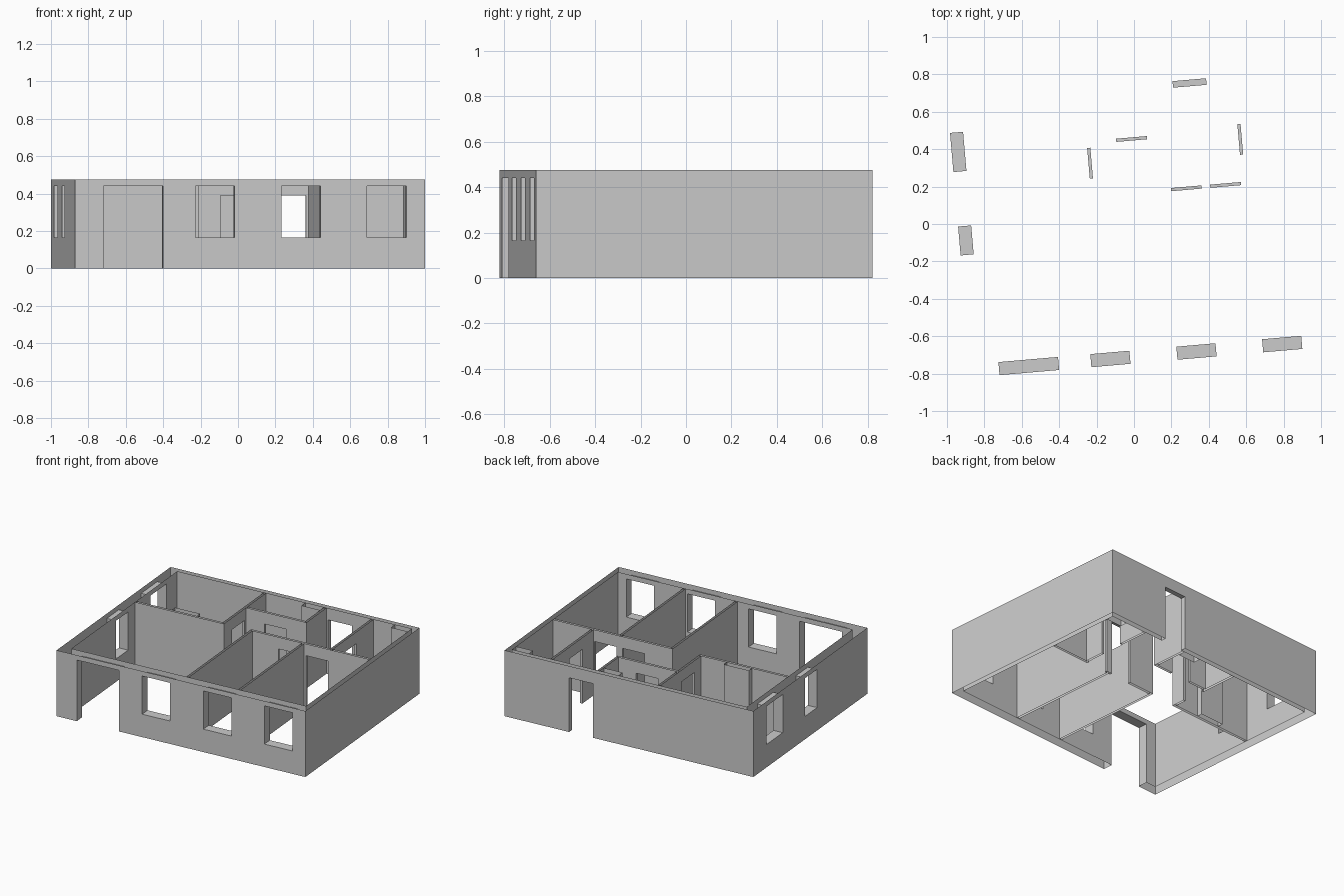
import bpy, bmesh, math
from mathutils import Matrix

cube = bpy.data.objects.get("Cube")
if cube:
    bpy.data.objects.remove(cube, do_unlink=True)

HEIGHT = 0.475
TURN = math.radians(4.95)
HW, HD = 0.938, 0.743          # half width and half depth of the house
THICK, THIN = 0.07, 0.035      # front/right-side walls, back/left-side walls
PART = 0.017                   # partition thickness
LINTEL, SILL, DOOR_TOP = 0.44, 0.165, 0.39

plaster = bpy.data.materials.new("grey_plaster")
plaster.use_nodes = True
grey = (0.6, 0.6, 0.6, 1)
plaster.diffuse_color = grey
plaster.node_tree.nodes["Principled BSDF"].inputs["Base Color"].default_value = grey


def inside(boxes, p):
    return any(all(b[i] < p[i] < b[i + 3] for i in range(3)) for b in boxes)


def build(name, solids, holes=()):
    """Skin of the solids minus the holes, left open at the top and bottom."""
    boxes = list(solids) + list(holes)
    axes = [sorted({round(b[i + k], 4) for b in boxes for k in (0, 3)
                    if 0 <= b[i + k] or i < 2}) for i in range(3)]

    def filled(c):
        if any(c[i] < 0 or c[i] >= len(axes[i]) - 1 for i in range(3)):
            return False
        mid = [(axes[i][c[i]] + axes[i][c[i] + 1]) / 2 for i in range(3)]
        return inside(solids, mid) and not inside(holes, mid)

    bm = bmesh.new()
    verts = {}

    def vert(key):
        if key not in verts:
            verts[key] = bm.verts.new([axes[i][key[i]] for i in range(3)])
        return verts[key]

    nx, ny, nz = (len(a) - 1 for a in axes)
    for cell in ((x, y, z) for x in range(nx) for y in range(ny) for z in range(nz)):
        if not filled(cell):
            continue
        for axis in range(3):
            for side in (0, 1):
                near = list(cell)
                near[axis] += 2 * side - 1
                open_end = axis == 2 and not 0 <= near[2] < nz
                if open_end or filled(near):
                    continue
                a, b = (axis + 1) % 3, (axis + 2) % 3
                loop = []
                for da, db in ((0, 0), (1, 0), (1, 1), (0, 1)):
                    key = list(cell)
                    key[axis] += side
                    key[a] += da
                    key[b] += db
                    loop.append(vert(tuple(key)))
                bm.faces.new(loop if side else loop[::-1])
    bmesh.ops.dissolve_limit(bm, angle_limit=0.01, verts=bm.verts[:], edges=bm.edges[:])
    bm.transform(Matrix.Rotation(TURN, 4, "Z"))
    mesh = bpy.data.meshes.new(name)
    bm.to_mesh(mesh)
    bm.free()
    mesh.materials.append(plaster)
    bpy.context.collection.objects.link(bpy.data.objects.new(name, mesh))


def block(x0, x1, y0, y1, z0=0, z1=HEIGHT):
    return (x0, y0, z0, x1, y1, z1)


def across(y, x0, x1):
    return block(x0, x1, y - PART / 2, y + PART / 2)


def along(x, y0, y1):
    return block(x - PART / 2, x + PART / 2, y0, y1)


def opening(x, y, wx, wy, z0, z1):
    return block(x - wx / 2, x + wx / 2, y - wy / 2, y + wy / 2, z0, z1)


LEFT, BACK = HW - THIN, HD - THIN      # inner faces of the thin walls
RIGHT, FRONT = THICK - HW, THICK - HD  # inner faces of the thick walls

# Outer walls with front door, windows and back door
outer = [block(-HW, HW, -HD, FRONT), block(-HW, HW, BACK, HD),
         block(-HW, RIGHT, -HD, HD), block(LEFT, HW, -HD, HD)]
mid_front, mid_right = (FRONT - HD) / 2, (RIGHT - HW) / 2
holes = [opening(-0.626, mid_front, 0.32, THICK, 0, LINTEL),
         opening(0.361, (BACK + HD) / 2, 0.18, THIN, 0, DOOR_TOP)]
holes += [opening(x, mid_front, 0.21, THICK, SILL, LINTEL) for x in (-0.188, 0.274, 0.734)]
holes += [opening(mid_right, y, THICK, w, SILL, LINTEL) for y, w in ((0.465, 0.21), (-0.01, 0.155))]
build("outer_walls", outer, holes)

# Partitions with inner doors
HALL, BATH = 0.166, 0.454
partitions = [across(HALL, RIGHT, -0.198), across(HALL, 0, LEFT),
              across(BATH, -0.206, 0.258), along(-0.206, HALL, BACK),
              along(0.25, BATH, BACK), along(0.605, HALL, BACK),
              along(0.008, FRONT, HALL), along(0.4, FRONT, HALL)]
doors = [opening(x, y, 0.165, PART, 0, DOOR_TOP)
         for x, y in ((0.026, BATH), (0.295, HALL), (0.506, HALL))]
doors += [opening(x, y, PART, 0.165, 0, DOOR_TOP) for x, y in ((-0.206, 0.344), (0.605, 0.402))]
build("partitions", partitions, doors)

# Service shafts standing against the walls
build("service_shafts", [block(-0.6, -0.41, HALL + PART / 2, 0.215),
                         block(0.1, 0.24, 0.655, BACK),
                         block(0.775, LEFT, 0.655, BACK)])
